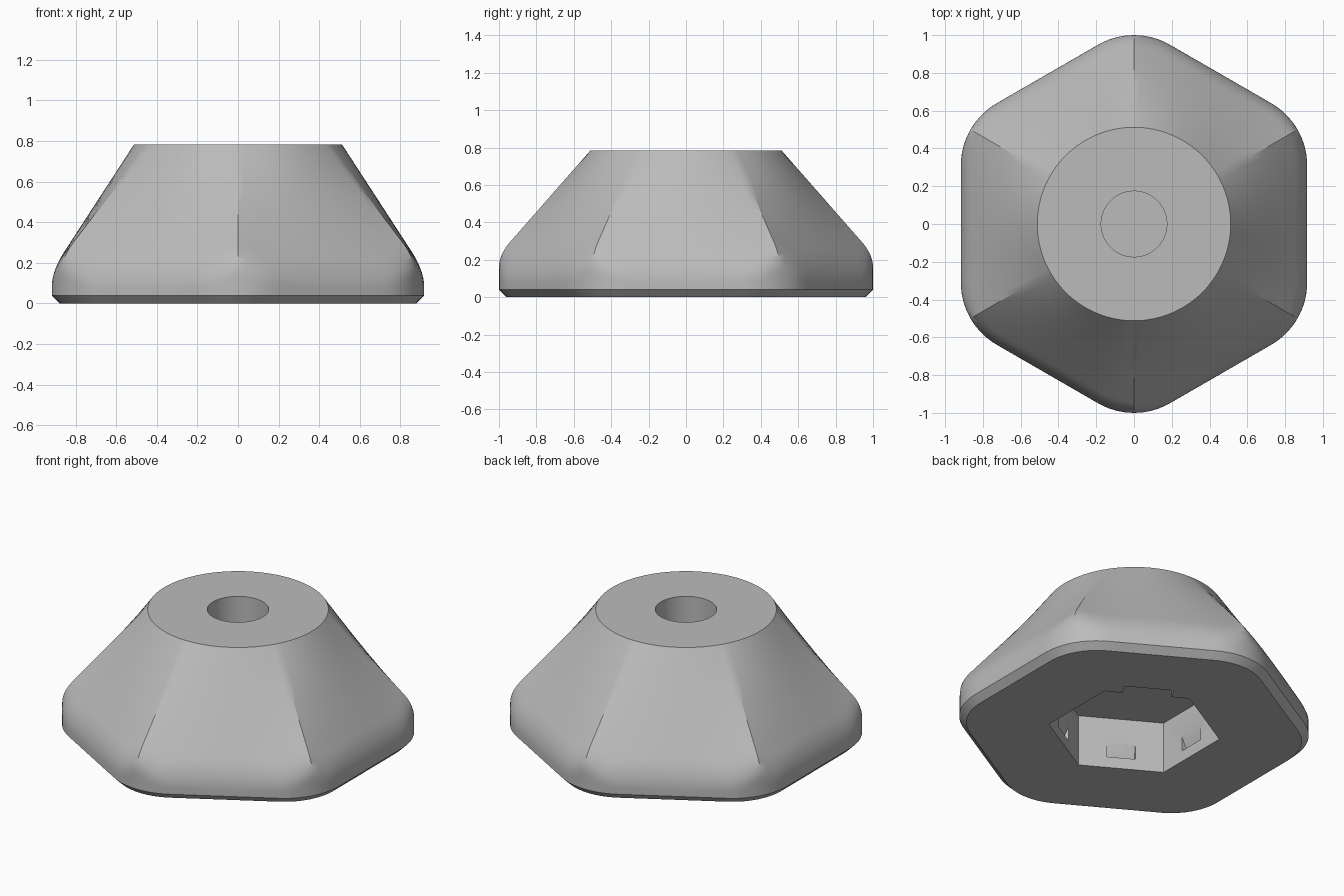
import bpy, bmesh
from math import sin, cos, tan, pi, radians, sqrt
from mathutils import Matrix

cube = bpy.data.objects.get("Cube")
if cube:
    bpy.data.objects.remove(cube, do_unlink=True)

APOTHEM, CORNER, TOP_R, TOP_Z = 0.917, 0.38, 0.512, 0.783
EDGE_Z, BLEND, SEGMENTS = 0.16, 0.06, 144
POCKET_R, POCKET_TOP = 0.49, 0.322
POCKET_WALL = POCKET_R * cos(pi / 6)

grey = bpy.data.materials.new("plain_grey")
grey.use_nodes = True
colour = (0.5, 0.5, 0.5, 1)
grey.diffuse_color = colour
grey.node_tree.nodes["Principled BSDF"].inputs["Base Color"].default_value = colour


def make_object(name, bm):
    bmesh.ops.recalc_face_normals(bm, faces=bm.faces)
    mesh = bpy.data.meshes.new(name)
    bm.to_mesh(mesh)
    bm.free()
    mesh.materials.append(grey)
    obj = bpy.data.objects.new(name, mesh)
    bpy.context.collection.objects.link(obj)
    return obj


def loft(name, rings):
    """Skin closed rings of equal length and cap both ends."""
    bm = bmesh.new()
    loops = [[bm.verts.new(p) for p in ring] for ring in rings]
    for low, high in zip(loops, loops[1:]):
        for i in range(len(low)):
            j = (i + 1) % len(low)
            bm.faces.new((low[i], low[j], high[j], high[i]))
    bm.faces.new(loops[0][::-1])
    bm.faces.new(loops[-1])
    return make_object(name, bm)


def side_angle(a):
    """Angle from the middle of the nearest hexagon side."""
    return abs((a + pi / 6) % (pi / 3) - pi / 6)


def sharp_hex(a):
    return APOTHEM / cos(side_angle(a))


def round_hex(a, inset=0):
    ap, r, phi = APOTHEM - inset, CORNER - inset, side_angle(a)
    if ap * tan(phi) <= (ap - r) * tan(pi / 6):
        return ap / cos(phi)
    c, psi = (ap - r) / cos(pi / 6), pi / 6 - phi
    return c * cos(psi) + sqrt(r * r - (c * sin(psi)) ** 2)


def body_radius(a, z):
    """Rounded hexagonal wall blended into a hexagon-to-circle loft."""
    if z < 0.05:
        return round_hex(a, max(0, 0.04 - z))
    t = (z - EDGE_Z) / (TOP_Z - EDGE_Z)
    slope = sharp_hex(a) * (1 - t) + TOP_R * t
    wall = round_hex(a)
    h = max(BLEND - abs(wall - slope), 0) / BLEND
    return min(wall, slope) - h * h * BLEND / 4


# Body: chamfered foot, rounded shoulder, slope to a round top
heights = [0, 0.04] + [0.08 + 0.015 * i for i in range(21)] + [0.46, 0.56, 0.67, TOP_Z]
angles = [2 * pi * i / SEGMENTS + pi / 2 for i in range(SEGMENTS)]
body = loft("hexagonal_foot", [
    [(body_radius(a, z) * cos(a), body_radius(a, z) * sin(a), z) for a in angles]
    for z in heights])


def prism(name, radius, sides, z0, z1):
    ring = [(radius * cos(2 * pi * i / sides + pi / 2),
             radius * sin(2 * pi * i / sides + pi / 2)) for i in range(sides)]
    return loft(name, [[(x, y, z) for x, y in ring] for z in (z0, z1)])


def wall_cutter(name, degrees, width, profile):
    """Profile of (distance outside the pocket wall, z), extruded along the wall."""
    obj = loft(name, [[(POCKET_WALL + d, s * width / 2, z) for d, z in profile]
                      for s in (-1, 1)])
    obj.data.transform(Matrix.Rotation(radians(degrees), 4, "Z"))
    return obj


# Blind round hole on top, hexagonal pocket underneath
cutters = [prism("hole_cutter", 0.174, 64, 0.36, 1),
           prism("pocket_cutter", POCKET_R, 6, -0.1, POCKET_TOP)]
# Relief notch in one pocket wall, small wedge slots in the others
cutters.append(wall_cutter("notch_cutter", 60, 0.28, [
    (-0.1, -0.05), (0.075, -0.05), (0.075, POCKET_TOP), (-0.1, POCKET_TOP)]))
for deg in (0, 120, 180, 240, 300):
    cutters.append(wall_cutter("slot_cutter", deg, 0.165, [
        (-0.05, 0.07), (0, 0.07), (0.035, 0.085), (0, 0.16), (-0.05, 0.16)]))

for cutter in cutters:
    cutter.hide_render = True
    mod = body.modifiers.new(cutter.name, "BOOLEAN")
    mod.operation, mod.solver, mod.object = "DIFFERENCE", "EXACT", cutter

# Bake the cuts, drop the cutters, shade smooth with sharp edges kept
depsgraph = bpy.context.evaluated_depsgraph_get()
cut_mesh = bpy.data.meshes.new_from_object(body.evaluated_get(depsgraph))
body.modifiers.clear()
body.data = cut_mesh
for cutter in cutters:
    bpy.data.objects.remove(cutter, do_unlink=True)
bpy.ops.object.select_all(action="DESELECT")
body.select_set(True)
bpy.context.view_layer.objects.active = body
bpy.ops.object.shade_smooth_by_angle(angle=radians(30))
